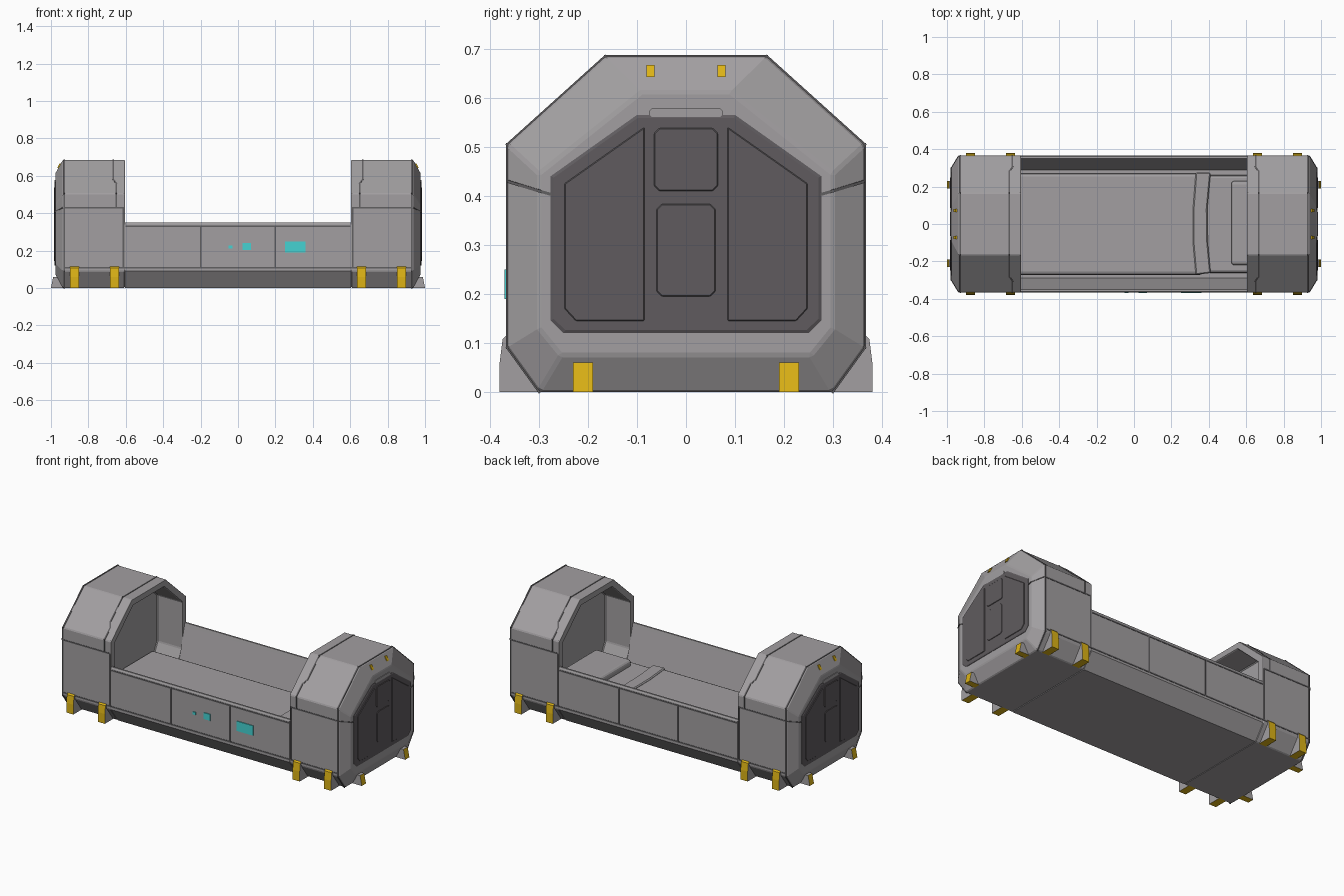
import bpy, bmesh
from mathutils import Vector

if "Cube" in bpy.data.objects:
    bpy.data.objects.remove(bpy.data.objects["Cube"])

def material(name, r, g, b):
    m = bpy.data.materials.new(name)
    m.diffuse_color = (r, g, b, 1)
    m.use_nodes = True
    m.node_tree.nodes["Principled BSDF"].inputs["Base Color"].default_value = m.diffuse_color
    return m

GREY = material("hull grey", .36, .345, .355)
SEAM = material("seam dark grey", .12, .115, .12)
DARK = material("end panel charcoal", .115, .105, .113)
YELLOW = material("foot yellow", .72, .45, .008)
CYAN = material("display cyan", .06, .65, .65)

def finish(name, bm, mat, mirror="", bevel=0, segs=1):
    bmesh.ops.recalc_face_normals(bm, faces=bm.faces)
    me = bpy.data.meshes.new(name)
    bm.to_mesh(me)
    bm.free()
    me.materials.append(mat)
    ob = bpy.data.objects.new(name, me)
    bpy.context.collection.objects.link(ob)
    if bevel:
        b = ob.modifiers.new("bevel", 'BEVEL')
        b.width, b.segments, b.limit_method = bevel, segs, 'ANGLE'
        b.angle_limit = 0.35
    if mirror:
        m = ob.modifiers.new("mirror", 'MIRROR')
        m.use_axis = ("x" in mirror, "y" in mirror, False)
        m.use_mirror_merge = False
    return ob

def loft(name, rings, mat, **kw):
    """Skin matching rings of 3D points and cap both ends."""
    bm = bmesh.new()
    vs = [[bm.verts.new(p) for p in r] for r in rings]
    n = len(vs[0])
    for a, b in zip(vs, vs[1:]):
        for i in range(n):
            j = (i + 1) % n
            bm.faces.new((a[i], a[j], b[j], b[i]))
    bm.faces.new(vs[0])
    bm.faces.new(vs[-1])
    return finish(name, bm, mat, **kw)

def along_x(poly, x):
    return [(x, y, z) for y, z in poly]

def prism_x(name, poly, a, b, mat, **kw):
    return loft(name, [along_x(poly, a), along_x(poly, b)], mat, **kw)

def box(name, lo, hi, mat, **kw):
    p = [(lo[1], lo[2]), (hi[1], lo[2]), (hi[1], hi[2]), (lo[1], hi[2])]
    return prism_x(name, p, lo[0], hi[0], mat, **kw)

def sym(half):
    """Mirror a (y, z) half profile into a closed one."""
    return half + [(-y, z) for y, z in reversed(half)]

# Head and foot hoods: hollow shells with chamfered ends
outer = sym([(.30, 0), (.365, .09), (.365, .505), (.165, .685)])
inner = sym([(.285, .12), (.325, .20), (.325, .485), (.15, .645)])
end = sym([(.255, .075), (.30, .13), (.30, .445), (.09, .612)])
loft("hoods", [along_x(inner, .775), along_x(inner, .605), along_x(outer, .605),
               along_x(outer, .937), along_x(end, .977)], GREY, mirror="x", bevel=.005)

# Middle trough with sloping inner walls
trough = sym([(.30, 0), (.365, .09), (.365, .34), (.36, .35), (.35, .35),
              (.345, .33), (.29, .12)])
prism_x("trough", trough, -.605, .605, GREY)

# Bedding
box("mattress", (-.77, -.262, .11), (.77, .262, .16), GREY, bevel=.015, segs=2)
box("blanket", (-.77, -.272, .115), (.37, .272, .17), GREY, bevel=.018, segs=2)
fold = [(.33, -.272), (.41, -.262), (.395, -.1), (.392, .08), (.41, .275),
        (.33, .275), (.315, .08), (.315, -.1)]
loft("blanket_fold", [[(x, y, z) for x, y in fold] for z in (.12, .178)], GREY, bevel=.006)
box("pillow", (.52, -.22, .15), (.765, .23, .198), GREY, bevel=.018, segs=3)

# Dark end panels with raised plates
panel = sym([(.25, .12), (.276, .146), (.276, .44), (.10, .565)])
rim = sym([(.246, .126), (.27, .149), (.27, .437), (.098, .559)])
loft("end_panels", [along_x(panel, .96), along_x(panel, .979), along_x(rim, .982)],
     DARK, mirror="x")
side = [(.085, .145), (.225, .145), (.248, .17), (.248, .425), (.085, .54)]
prism_x("end_side_plates", side, .98, .985, DARK, mirror="xy", bevel=.002)

def rounded(w, z0, z1, c=.01):
    return sym([(w - c, z0), (w, z0 + c), (w, z1 - c), (w - c, z1)])

prism_x("end_upper_plates", rounded(.065, .41, .538), .98, .985, DARK, mirror="x", bevel=.002)
prism_x("end_lower_plates", rounded(.06, .195, .383), .98, .985, DARK, mirror="x", bevel=.002)
prism_x("end_top_tabs", rounded(.075, .56, .579, .006), .97, .981, GREY, mirror="x")

# Seams: thin dark strips lying on the hull faces, mirrored to all quarters
def seams(name, normal, paths, w=.008, h=.002):
    n = Vector(normal).normalized()
    bm = bmesh.new()
    for path in paths:
        for p, q in zip(path, path[1:]):
            p, q = Vector(p), Vector(q)
            d = (q - p).normalized()
            s = d.cross(n).normalized() * w / 2
            p, q = p - d * w / 3, q + d * w / 3
            lo = [bm.verts.new(v - n * h) for v in (p - s, p + s, q + s, q - s)]
            hi = [bm.verts.new(v + n * h) for v in (p - s, p + s, q + s, q - s)]
            bm.faces.new(lo)
            bm.faces.new(hi)
            for i in range(4):
                j = (i + 1) % 4
                bm.faces.new((lo[i], lo[j], hi[j], hi[i]))
    finish(name, bm, SEAM, mirror="xy")

def on_side(*pts):
    return [(x, -.365, z) for x, z in pts]

def on_slope(*pts):
    return [(x, -.365 + .2 * t, .505 + .18 * t) for x, t in pts]

seams("side_seams", (0, -1, 0), [
    on_side((0, .108), (.93, .108)), on_side((0, .33), (.60, .33)),
    on_side((.20, .11), (.20, .33)), on_side((.613, .11), (.613, .425)),
    on_side((.613, .43), (.93, .43)), on_side((.93, .09), (.93, .505)),
    on_side((.65, .43), (.65, .505))])
seams("slope_seams", (0, -.18, .2), [
    on_slope((.93, 0), (.93, 1)), on_slope((.65, 0), (.65, .3), (.667, .42), (.667, 1))])
seams("top_seams", (0, 0, 1), [[(x, -.165, .685), (x, 0, .685)] for x in (.667, .93)])
seams("lower_seams", (0, -.09, -.065), [[(.93, -.30, 0), (.93, -.365, .09)]])
seams("end_seams", (.065, -.04, 0), [[(.94, -.362, .429), (.977, -.30, .41)]], w=.006)
seams("panel_seams", (1, 0, 0), [[(.978, -.30, .41), (.978, -.276, .403)]], w=.006)

# Feet: yellow outside and underneath, grey flanks
def paint_feet(ob, axis, sign):
    ob.data.materials.append(YELLOW)
    for f in ob.data.polygons:
        if f.normal[axis] * sign > .5 or f.normal.z < -.5:
            f.material_index = 1

foot = [(-.295, 0), (-.38, 0), (-.38, .06), (-.374, .108), (-.366, .116), (-.36, .09)]
for name, x in (("inner", .66), ("outer", .873)):
    paint_feet(prism_x(name + "_side_feet", foot, x - .024, x + .024, GREY, mirror="xy"), 1, -1)
toe = [(.93, 0), (1.0, 0), (.988, .06), (.968, .06)]
paint_feet(loft("end_feet", [[(x, y, z) for x, z in toe] for y in (-.23, -.19)],
                GREY, mirror="xy"), 0, 1)

# Small yellow markers on the upper end chamfers
mark = [(.945, .642), (.966, .642), (.954, .667), (.940, .667)]
loft("end_markers", [[(x, y, z) for x, z in mark] for y in (-.081, -.064)],
     YELLOW, mirror="xy")

# Cyan displays on the front
for name, x0, x1, z0, z1 in (("main_display", .25, .36, .19, .25),
                             ("small_display", .025, .07, .203, .242),
                             ("indicator", -.05, -.03, .212, .228)):
    box(name, (x0, -.37, z0), (x1, -.362, z1), CYAN)
